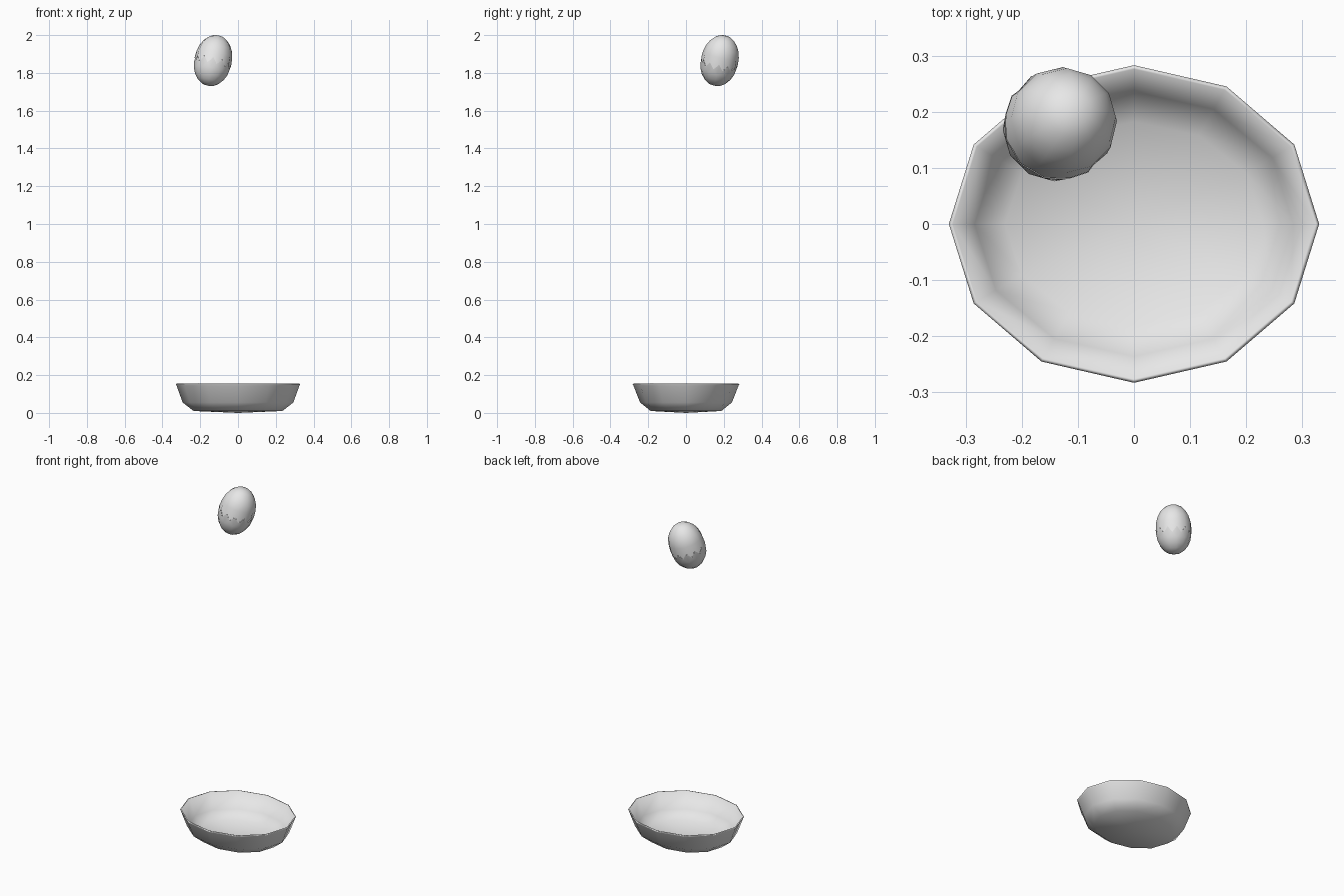
import bpy, bmesh, math
from mathutils import Matrix, Vector

if "Cube" in bpy.data.objects:
    bpy.data.objects.remove(bpy.data.objects["Cube"])

SIDES = 12
grey = bpy.data.materials.new("light_grey")
grey.diffuse_color = (0.8, 0.8, 0.8, 1)
grey.use_nodes = True
grey.node_tree.nodes["Principled BSDF"].inputs["Base Color"].default_value = grey.diffuse_color


def make_object(name, bm):
    bmesh.ops.recalc_face_normals(bm, faces=bm.faces)
    for f in bm.faces:
        f.smooth = True
    mesh = bpy.data.meshes.new(name)
    bm.to_mesh(mesh)
    bm.free()
    mesh.materials.append(grey)
    ob = bpy.data.objects.new(name, mesh)
    bpy.context.collection.objects.link(ob)
    return ob


def ring(bm, rx, ry, z, n=SIDES):
    return [bm.verts.new((rx * math.cos(2 * math.pi * i / n),
                          ry * math.sin(2 * math.pi * i / n), z)) for i in range(n)]


def bridge(bm, a, b):
    n = len(a)
    for i in range(n):
        j = (i + 1) % n
        bm.faces.new((a[i], a[j], b[j], b[i]))


def fan(bm, r, z):
    tip = bm.verts.new((0, 0, z))
    for i in range(len(r)):
        bm.faces.new((r[i], r[(i + 1) % len(r)], tip))


# Bowl: oval twelve-sided shell, outside up to the rim and back down inside
profile = [(0.235, 0.187, 0.010), (0.293, 0.243, 0.055), (0.326, 0.279, 0.146),
           (0.330, 0.283, 0.153), (0.323, 0.276, 0.155), (0.284, 0.236, 0.062),
           (0.230, 0.182, 0.022)]
bm = bmesh.new()
rings = [ring(bm, *p) for p in profile]
for a, b in zip(rings, rings[1:]):
    bridge(bm, a, b)
fan(bm, rings[0], 0.0)
fan(bm, rings[-1], 0.012)
make_object("bowl", bm)

# Egg: two half shells that meet along a jagged crack
R, H, SEAM, TOOTH = 0.1, 0.1385, -0.018, 0.016
axis = Vector((0.22, 0.22, 1)).normalized()
pose = (Matrix.Translation((-0.132, 0.178, 1.865))
        @ Vector((0, 0, 1)).rotation_difference(axis).to_matrix().to_4x4())


def radius(z):
    return R * max(0.0, 1 - abs(z / H) ** 2.15) ** 0.5


def half_shell(name, levels, tip, scale):
    bm = bmesh.new()
    # crack edge: corners up, side midpoints down
    crack = []
    for i in range(SIDES * 2):
        z = SEAM + (TOOTH if i % 2 == 0 else -TOOTH)
        r = radius(z) * scale * (1 if i % 2 == 0 else math.cos(math.pi / SIDES))
        a = math.pi * i / SIDES
        crack.append(bm.verts.new((r * math.cos(a), r * math.sin(a), z)))
    shells = [ring(bm, radius(z) * scale, radius(z) * scale, z) for z in levels]
    first = shells[0]
    for i in range(SIDES):
        j = (i + 1) % SIDES
        a, m, b = crack[2 * i], crack[2 * i + 1], crack[(2 * i + 2) % (2 * SIDES)]
        bm.faces.new((a, m, first[i]))
        bm.faces.new((m, first[j], first[i]))
        bm.faces.new((m, b, first[j]))
    for a, b in zip(shells, shells[1:]):
        bridge(bm, a, b)
    fan(bm, shells[-1], tip * scale)
    ob = make_object(name, bm)
    ob.matrix_world = pose


half_shell("egg_top", [0.035, 0.07, 0.098, 0.12, 0.133], H, 0.99)
half_shell("egg_bottom", [-0.06, -0.09, -0.115, -0.131], -H, 1.0)
